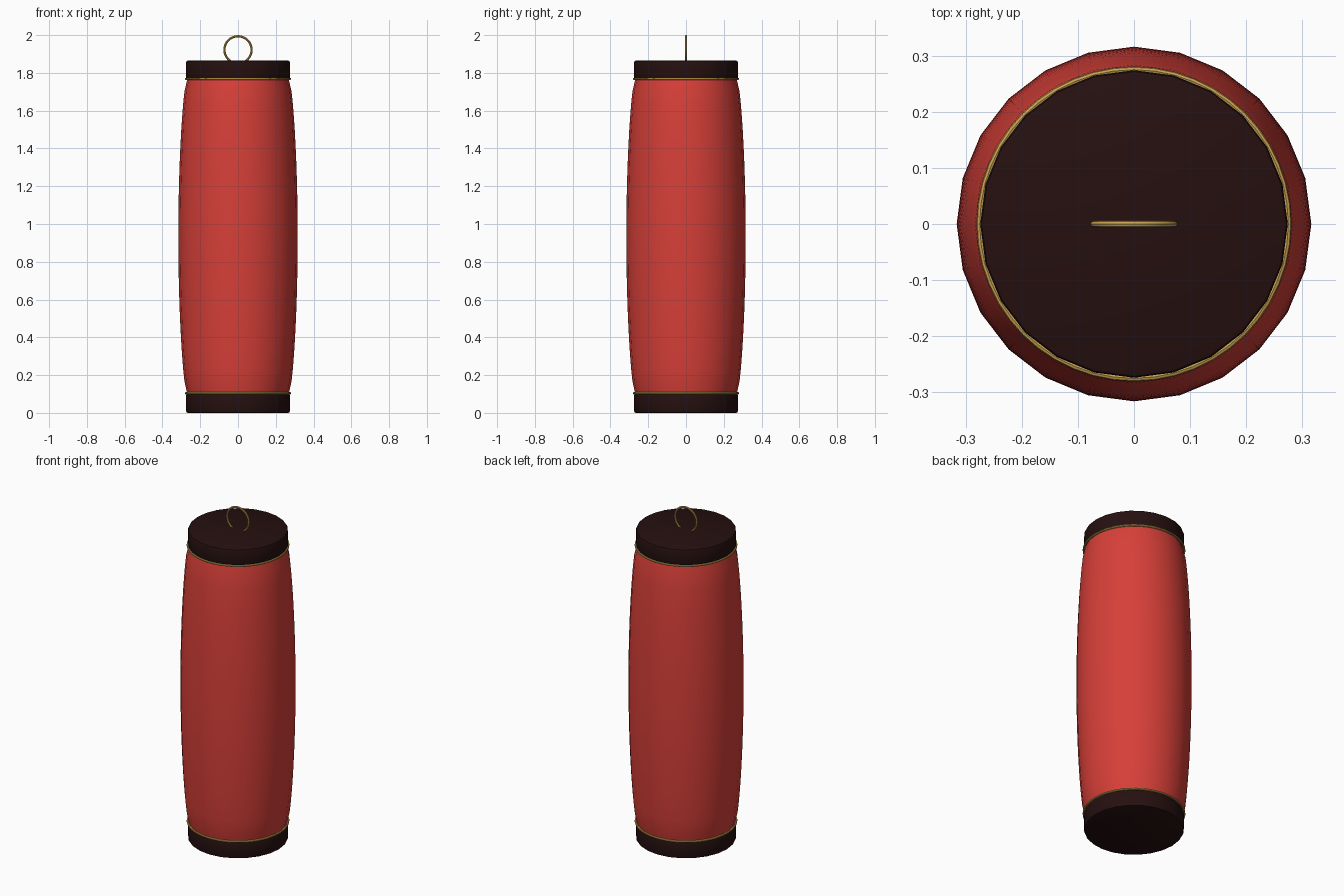
import bpy, math

if "Cube" in bpy.data.objects:
    bpy.data.objects.remove(bpy.data.objects["Cube"])

SIDES = 24


def material(name, color):
    m = bpy.data.materials.new(name)
    m.diffuse_color = (*color, 1)
    m.use_nodes = True
    m.node_tree.nodes["Principled BSDF"].inputs["Base Color"].default_value = m.diffuse_color
    return m


RED = material("red_paper", (0.68, 0.05, 0.04))
DARK = material("dark_wood", (0.019, 0.005, 0.005))
GOLD = material("gold_trim", (0.58, 0.36, 0.08))


def finish(obj, name, mat):
    obj.name = name
    obj.data.materials.append(mat)
    bpy.ops.object.select_all(action='DESELECT')
    obj.select_set(True)
    bpy.context.view_layer.objects.active = obj
    bpy.ops.object.shade_smooth_by_angle(angle=math.radians(35))
    return obj


def lathe(name, profile, mat):
    """Revolve (radius, height) points around z, closing both ends."""
    n = len(profile)
    verts = [(r * math.cos(2 * math.pi * i / SIDES), r * math.sin(2 * math.pi * i / SIDES), z)
             for r, z in profile for i in range(SIDES)]
    faces = [(k * SIDES + i, k * SIDES + (i + 1) % SIDES,
              (k + 1) * SIDES + (i + 1) % SIDES, (k + 1) * SIDES + i)
             for k in range(n - 1) for i in range(SIDES)]
    faces.append(tuple(reversed(range(SIDES))))
    faces.append(tuple(range((n - 1) * SIDES, n * SIDES)))
    mesh = bpy.data.meshes.new(name)
    mesh.from_pydata(verts, [], faces)
    obj = bpy.data.objects.new(name, mesh)
    bpy.context.collection.objects.link(obj)
    return finish(obj, name, mat)


def ring(name, z, major, minor, mat, segments, rotation=(0, 0, 0)):
    bpy.ops.mesh.primitive_torus_add(location=(0, 0, z), rotation=rotation,
                                     major_radius=major, minor_radius=minor,
                                     major_segments=segments, minor_segments=8)
    return finish(bpy.context.object, name, mat)


# Bulging paper body
BOTTOM, TOP, RINGS = 0.098, 1.770, 24
body = []
for k in range(RINGS + 1):
    t = k / RINGS
    bulge = max(0, math.sin(math.pi * t)) ** 0.55
    body.append((0.268 + 0.048 * bulge, BOTTOM + (TOP - BOTTOM) * t))
lathe("paper_body", body, RED)

# End caps with softened rims, and gold trim where they meet the body
for label, low, high, seam in (("bottom", 0.0, 0.102, 0.104), ("top", 1.766, 1.865, 1.768)):
    b = 0.008
    lathe(label + "_cap", [(0.274 - b, low), (0.274 - b * 0.3, low + b * 0.3), (0.274, low + b),
                           (0.274, high - b), (0.274 - b * 0.3, high - b * 0.3),
                           (0.274 - b, high)], DARK)
    ring(label + "_trim", seam, 0.275, 0.006, GOLD, 48)

# Hanging loop
ring("hanging_loop", 1.922, 0.072, 0.006, GOLD, 32, (math.pi / 2, 0, 0))
